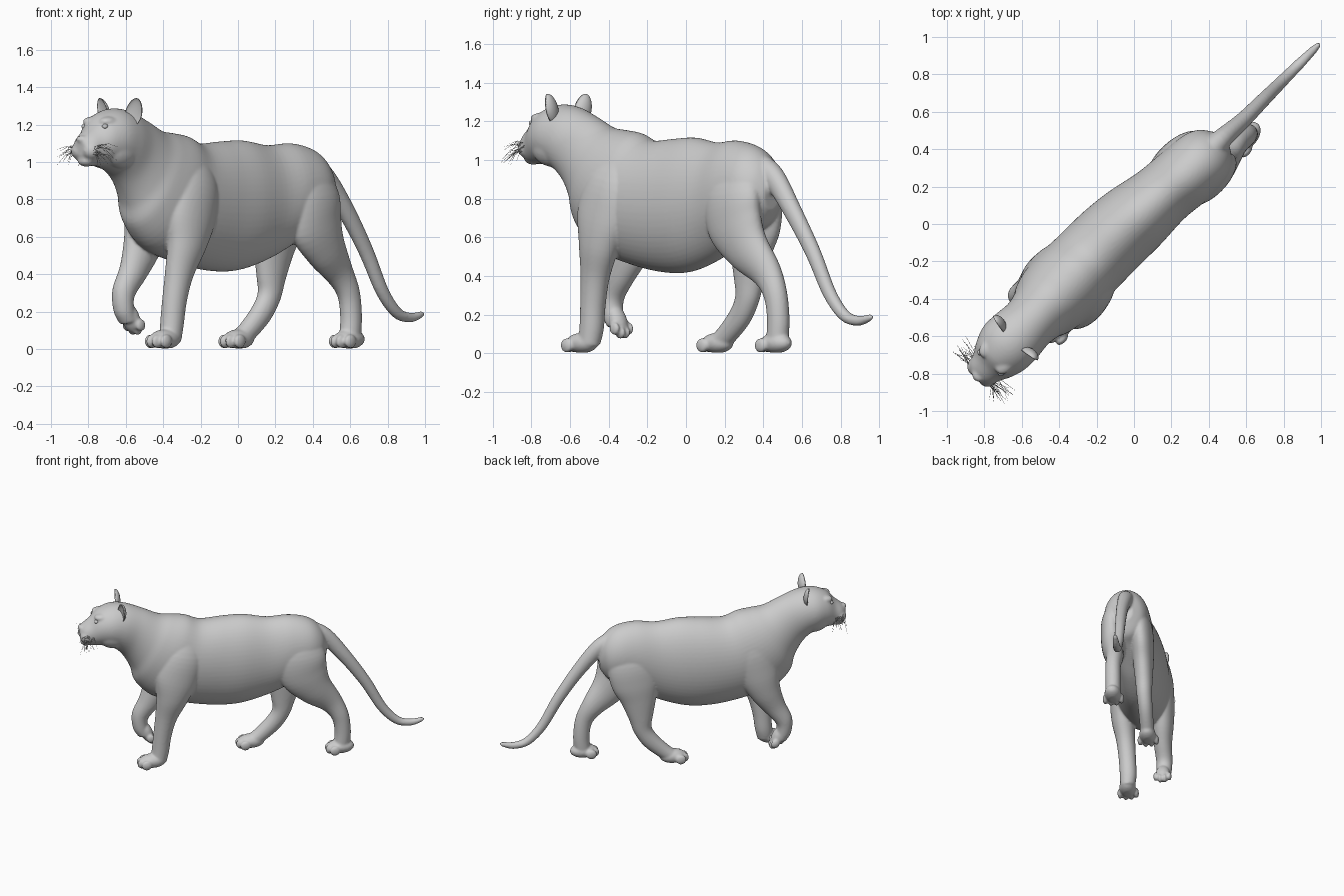
import bpy, bmesh, random
from math import pi, sin, cos, radians
from mathutils import Vector, Matrix

random.seed(4)
TURN = Matrix.Rotation(radians(45), 4, 'Z')   # local x runs nose -> tail, set diagonally


def catmull(rows, steps=5):
    """Smoothly interpolate rows of numbers."""
    out = []
    for i in range(len(rows) - 1):
        p = [rows[max(i - 1, 0)], rows[i], rows[i + 1], rows[min(i + 2, len(rows) - 1)]]
        for s in range(steps):
            t = s / steps
            out.append([0.5 * (2 * b + (c - a) * t + (2 * a - 5 * b + 4 * c - d) * t * t
                               + (3 * b - a - 3 * c + d) * t ** 3) for a, b, c, d in zip(*p)])
    return out + [list(rows[-1])]


def loft(bm, rows, sides=56):
    """Rows: top x, top z, bottom x, bottom z, half width, side offset."""
    rings = []
    for tx, tz, bx, bz, w, v in catmull(rows):
        ring = []
        for k in range(sides):
            a = 2 * pi * k / sides
            c, s = cos(a), sin(a)
            ring.append(bm.verts.new(((tx + bx) / 2 + c * (tx - bx) / 2, v + w * s,
                                      (tz + bz) / 2 + c * (tz - bz) / 2)))
        rings.append(ring)
    for r, q in zip(rings, rings[1:]):
        for k in range(sides):
            j = (k + 1) % sides
            bm.faces.new((r[k], r[j], q[j], q[k]))
    bm.faces.new(rings[0][::-1])
    bm.faces.new(rings[-1])


def limb(bm, pts):
    """Points: x, y, z, radius fore-aft, radius sideways; rings follow the path."""
    rows = []
    for i, (x, y, z, a, b) in enumerate(pts):
        p, q = pts[max(i - 1, 0)], pts[min(i + 1, len(pts) - 1)]
        t = Vector((q[0] - p[0], q[2] - p[2])).normalized()
        nx, nz = -t.y * a, t.x * a
        rows.append((x + nx, z + nz, x - nx, z - nz, b, y))
    loft(bm, rows)


def blob(bm, loc, size, rot=Matrix()):
    m = Matrix.Translation(loc) @ rot @ Matrix.Diagonal((*size, 1))
    return bmesh.ops.create_uvsphere(bm, u_segments=24, v_segments=16, radius=1, matrix=m)['verts']


def paw(bm, loc, pitch=0, s=1.0):
    rot = Matrix.Rotation(radians(pitch), 4, 'Y')
    verts = blob(bm, loc, (.10 * s, .062 * s, .053 * s), rot)
    for k, y in enumerate((-.06, -.021, .021, .06)):
        x = -.078 if k in (1, 2) else -.052
        off = rot @ Vector((x * s, y * s, -.012 * s))
        verts += blob(bm, Vector(loc) + off, (.04 * s, .020 * s, .038 * s), rot)
    for vert in verts:
        vert.co.z = max(vert.co.z, .004)


def finish(name, bm):
    bmesh.ops.recalc_face_normals(bm, faces=bm.faces)
    me = bpy.data.meshes.new(name)
    bm.to_mesh(me)
    bm.free()
    for f in me.polygons:
        f.use_smooth = True
    ob = bpy.data.objects.new(name, me)
    ob.matrix_world = TURN
    bpy.context.collection.objects.link(ob)
    return ob


bm = bmesh.new()
# head, neck and trunk
loft(bm, [
    (-1.185, 1.12, -1.175, 1.03, .04, .015), (-1.15, 1.15, -1.15, .99, .08, .015),
    (-1.10, 1.19, -1.10, .98, .10, .015), (-1.04, 1.25, -1.03, .975, .135, .018),
    (-.94, 1.285, -.97, .96, .16, .022), (-.83, 1.275, -.905, .925, .16, .022),
    (-.70, 1.225, -.85, .86, .152, .022), (-.58, 1.17, -.80, .765, .168, .025),
    (-.48, 1.155, -.765, .65, .195, .028), (-.38, 1.14, -.64, .53, .215, .03),
    (-.27, 1.10, -.42, .46, .21, .03), (-.10, 1.11, -.20, .42, .207, .03),
    (.05, 1.115, 0, .42, .198, .02), (.22, 1.09, .20, .475, .175, .005),
    (.38, 1.10, .36, .55, .175, -.01), (.52, 1.07, .50, .62, .165, -.015),
    (.61, 1.0, .58, .66, .13, -.015), (.66, .90, .64, .74, .06, -.015)])
# tail
limb(bm, [(.52, -.01, .98, .07, .07), (.65, -.01, .91, .062, .055), (.80, -.02, .735, .05, .044),
          (.95, -.02, .52, .042, .038), (1.07, -.02, .31, .036, .034), (1.18, -.02, .195, .031, .03),
          (1.28, -.02, .168, .026, .026), (1.36, -.02, .183, .018, .018), (1.385, -.02, .192, .008, .008)])
# front legs: right one standing, left one lifted
limb(bm, [(-.40, -.05, 1.07, .08, .05), (-.43, -.105, .90, .155, .088), (-.48, -.125, .72, .165, .093),
          (-.515, -.125, .55, .118, .086), (-.555, -.11, .40, .082, .07), (-.58, -.10, .26, .068, .064),
          (-.595, -.095, .13, .064, .062), (-.61, -.10, .05, .06, .055)])
limb(bm, [(-.42, .11, 1.07, .08, .05), (-.46, .155, .90, .155, .085), (-.51, .17, .70, .15, .086),
          (-.565, .165, .54, .115, .082), (-.635, .16, .41, .082, .068), (-.70, .165, .30, .064, .06),
          (-.70, .163, .21, .055, .056), (-.67, .16, .15, .046, .05)])
# hind legs: right one trailing, left one forward
limb(bm, [(.44, -.08, 1.0, .12, .06), (.45, -.112, .82, .18, .088), (.475, -.115, .66, .178, .088),
          (.565, -.105, .53, .13, .078), (.68, -.085, .41, .086, .064), (.745, -.09, .30, .065, .057),
          (.765, -.09, .17, .06, .056), (.755, -.09, .05, .06, .055)])
limb(bm, [(.44, .04, 1.0, .12, .06), (.42, .08, .82, .18, .088), (.395, .098, .66, .178, .085),
          (.37, .102, .52, .132, .075), (.355, .105, .38, .09, .064), (.34, .106, .28, .068, .057),
          (.285, .11, .19, .063, .054), (.19, .112, .10, .056, .052), (.125, .112, .055, .05, .055)])
# paws
paw(bm, (-.655, -.105, .053))
paw(bm, (-.655, .157, .165), -112, .85)
paw(bm, (.75, -.092, .053))
paw(bm, (.118, .112, .053))
# muzzle pads, chin, brows, cheeks, nose
for s in (-1, 1):
    blob(bm, (-1.13, .015 + s * .042, 1.06), (.055, .052, .05))
    blob(bm, (-1.02, .018 + s * .062, 1.215), (.06, .042, .028))
    blob(bm, (-.93, .02 + s * .07, 1.075), (.13, .08, .11))
blob(bm, (-1.13, .015, 1.005), (.045, .05, .03))
blob(bm, (-1.165, .015, 1.12), (.028, .035, .022))
body = finish("body", bm)
rm = body.modifiers.new("blend", 'REMESH')
rm.mode = 'VOXEL'
rm.voxel_size = .008
rm.use_smooth_shade = True
sm = body.modifiers.new("soften", 'SMOOTH')
sm.factor = .5
sm.iterations = 7

# cupped ears and eyes
for s, side in ((-1, "right"), (1, "left")):
    bm = bmesh.new()
    for v in blob(bm, (0, 0, 0), (.036, .05, .08)):
        if v.co.x < 0:
            v.co.x *= -.45
        if v.co.z > 0:                      # narrower towards the tip
            v.co.y *= 1 - 2 * v.co.z
    rot = Matrix.Rotation(radians(-20 * s), 4, 'X') @ Matrix.Rotation(radians(-15 * s), 4, 'Z')
    bmesh.ops.transform(bm, matrix=Matrix.Translation((-.89, .017 + s * .118, 1.265)) @ rot, verts=bm.verts)
    finish(side + "_ear", bm)
    bm = bmesh.new()
    blob(bm, (-1.066, .017 + s * .078, 1.19), (.016, .016, .014))
    finish(side + "_eye", bm)

# whiskers
cu = bpy.data.curves.new("whiskers", 'CURVE')
cu.dimensions = '3D'
cu.bevel_depth = .0011
cu.bevel_resolution = 0
for s in (-1, 1):
    for k in range(22):
        root = Vector((-1.13 + random.uniform(-.03, .04), .015 + s * .08, random.uniform(1.04, 1.09)))
        reach = random.uniform(.05, .13)
        tip = root + Vector((random.uniform(-.08, .04), s * reach, random.uniform(-.08, .0)))
        mid = (root + tip) / 2 + Vector((0, 0, .015))
        sp = cu.splines.new('POLY')
        sp.points.add(2)
        for p, c in zip(sp.points, (root, mid, tip)):
            p.co = (*c, 1)
            p.radius = 1 if c != tip else .4
whiskers = bpy.data.objects.new("whiskers", cu)
whiskers.matrix_world = TURN
bpy.context.collection.objects.link(whiskers)
